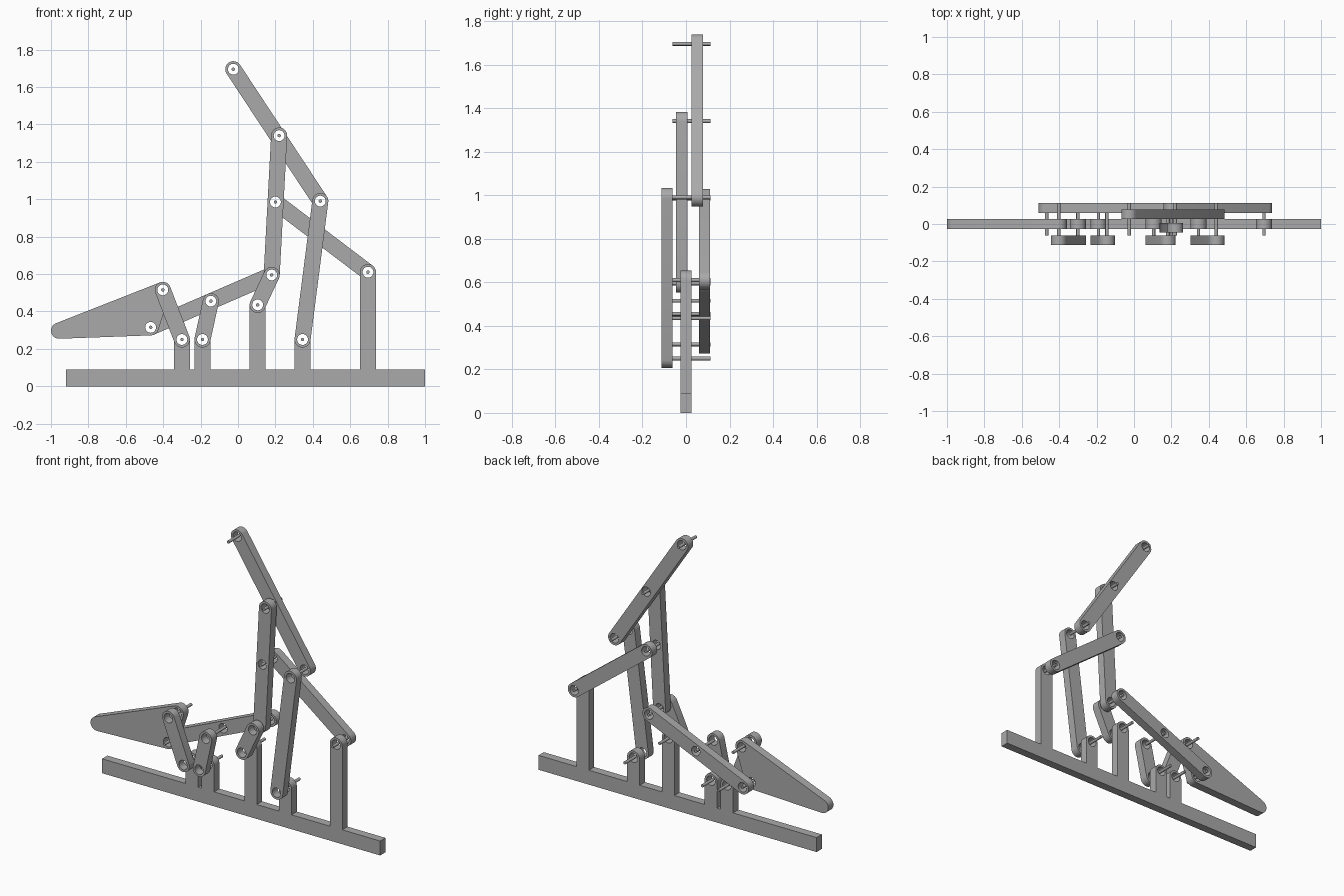
import bpy, bmesh
from math import sin, cos, pi, radians
from mathutils import Vector, Matrix
from mathutils.geometry import convex_hull_2d

if "Cube" in bpy.data.objects:
    bpy.data.objects.remove(bpy.data.objects["Cube"])

R = 0.043        # rounded end radius
HOLE = 0.029     # pivot hole radius
HALF = 0.026     # half thickness of every plate
FRONT, MID, BACK = -0.087, 0.0, 0.085

grey = bpy.data.materials.new("plain grey")
grey.use_nodes = True
grey.diffuse_color = (0.4, 0.4, 0.4, 1)
grey.node_tree.nodes["Principled BSDF"].inputs["Base Color"].default_value = (0.4, 0.4, 0.4, 1)


def arc(c, r, start=0.0, sweep=2 * pi, n=32):
    closed = sweep >= 2 * pi
    steps = n if closed else n + 1
    return [Vector((c[0] + r * cos(start + sweep * i / n),
                    c[1] + r * sin(start + sweep * i / n))) for i in range(steps)]


def finish(name, bm):
    me = bpy.data.meshes.new(name)
    bm.to_mesh(me)
    bm.free()
    me.materials.clear()
    me.materials.append(grey)
    ob = bpy.data.objects.new(name, me)
    bpy.context.collection.objects.link(ob)
    bpy.ops.object.select_all(action='DESELECT')
    ob.select_set(True)
    bpy.context.view_layer.objects.active = ob
    bpy.ops.object.shade_smooth_by_angle(angle=radians(35))


def plate(name, outline, holes, y):
    """Extrude a drilled outline, drawn in x and z, about the given depth."""
    cu = bpy.data.curves.new(name + "_profile", 'CURVE')
    cu.dimensions, cu.fill_mode, cu.extrude = '2D', 'BOTH', HALF
    for ring in [outline] + [arc(h, HOLE) for h in holes]:
        sp = cu.splines.new('POLY')
        sp.points.add(len(ring) - 1)
        for p, v in zip(sp.points, ring):
            p.co = (v[0], v[1], 0, 1)
        sp.use_cyclic_u = True
    tmp = bpy.data.objects.new(name + "_profile", cu)
    bpy.context.collection.objects.link(tmp)
    me = bpy.data.meshes.new_from_object(
        tmp.evaluated_get(bpy.context.evaluated_depsgraph_get()))
    bm = bmesh.new()
    bm.from_mesh(me)
    bpy.data.objects.remove(tmp)
    bpy.data.curves.remove(cu)
    bpy.data.meshes.remove(me)
    bmesh.ops.remove_doubles(bm, verts=bm.verts, dist=1e-5)
    bmesh.ops.transform(bm, verts=bm.verts,
                        matrix=Matrix.Translation((0, y, 0)) @ Matrix.Rotation(pi / 2, 4, 'X'))
    bmesh.ops.recalc_face_normals(bm, faces=bm.faces)
    finish(name, bm)


def hull_plate(name, centres, holes, y):
    pts = [p for c in centres for p in arc(c, R)]
    plate(name, [pts[i] for i in convex_hull_2d(pts)], holes, y)


# Pivots of the linkage
P = {
    "arm_tip": (-0.025, 1.695), "arm_mid": (0.22, 1.34), "arm_end": (0.44, 0.99),
    "upright_mid": (0.2, 0.985), "knee": (0.18, 0.595), "beam_mid": (-0.145, 0.455),
    "jaw_top": (-0.402, 0.515), "jaw_low": (-0.467, 0.315),
    "post_a": (-0.3, 0.25), "post_b": (-0.19, 0.25), "post_c": (0.105, 0.435),
    "post_d": (0.345, 0.25), "post_e": (0.695, 0.61),
}

# Base rail with its five rounded posts, as one outline
posts = [P["post_" + k] for k in "edcba"]
rail = [(-0.92, 0.09), (-0.92, 0), (1, 0), (1, 0.09)]
for x, z in posts:
    rail += [(x + R, 0.09)] + arc((x, z), R, 0, pi, 16) + [(x - R, 0.09)]
plate("base_with_posts", rail, posts, MID)

# Straight links: pivots along each bar and its depth
links = {
    "jaw_rocker": (("jaw_top", "post_a"), FRONT),
    "beam_rocker": (("beam_mid", "post_b"), FRONT),
    "knee_crank": (("knee", "post_c"), FRONT),
    "long_rocker": (("arm_end", "post_d"), FRONT),
    "upright_link": (("arm_mid", "upright_mid", "knee"), -0.02),
    "top_arm": (("arm_tip", "arm_mid", "arm_end"), 0.052),
    "brace_link": (("upright_mid", "post_e"), BACK),
    "lower_beam": (("knee", "beam_mid", "jaw_low"), BACK),
}
for name, (keys, y) in links.items():
    pts = [P[k] for k in keys]
    hull_plate(name, [pts[0], pts[-1]], pts, y)

# Pointed jaw plate
jaw = [P["jaw_top"], P["jaw_low"]]
hull_plate("jaw_plate", jaw + [(-0.957, 0.297)], jaw, MID)

# Thin pivot pins
for key, (x, z) in P.items():
    bm = bmesh.new()
    bmesh.ops.create_cone(bm, cap_ends=True, segments=16, radius1=0.009, radius2=0.009,
                          depth=0.174,
                          matrix=Matrix.Translation((x, 0.025, z)) @ Matrix.Rotation(pi / 2, 4, 'X'))
    finish(key + "_pin", bm)
